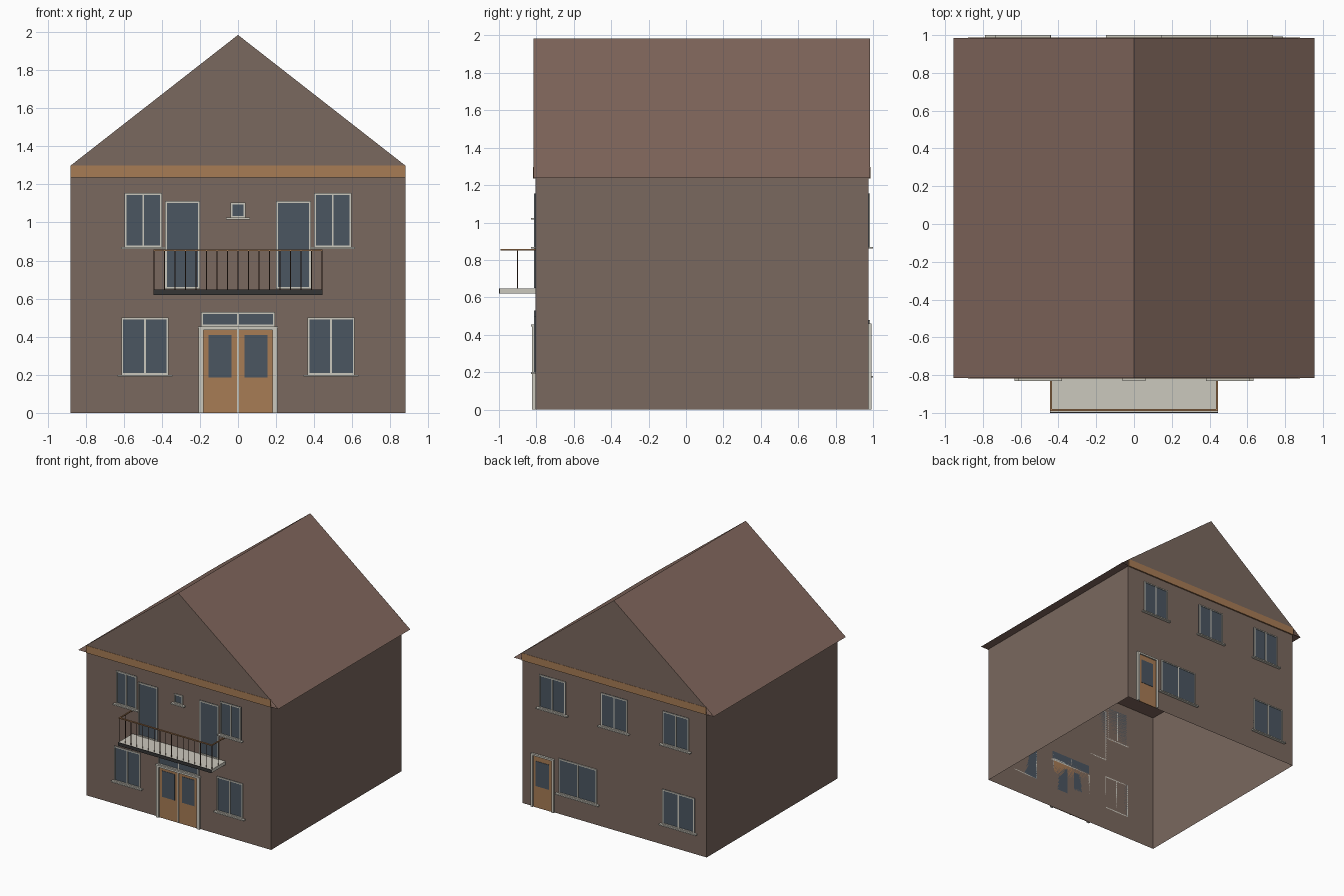
import bpy, bmesh

if "Cube" in bpy.data.objects:
    bpy.data.objects.remove(bpy.data.objects["Cube"])

# Materials
def mat(name, r, g, b):
    m = bpy.data.materials.new(name)
    m.diffuse_color = (r, g, b, 1)
    m.use_nodes = True
    m.node_tree.nodes["Principled BSDF"].inputs["Base Color"].default_value = m.diffuse_color
    return m

WALL = mat("wall_brown", .195, .138, .112)
ROOF = mat("roof_red_brown", .22, .135, .108)
WOOD = mat("light_wood", .39, .20, .09)
GLASS = mat("dark_glass", .07, .093, .12)
WHITE = mat("off_white", .60, .58, .51)
DARK = mat("dark_grey", .035, .035, .035)
RAIL = mat("rail_brown", .08, .04, .025)

FRONT, BACK = -.805, .975      # wall planes
GABLE_F, GABLE_B = -.815, .985  # roof ends
EAVE_X, EAVE_Z, RIDGE = .955, 1.238, 1.985
HALF = .88


def finish(name, bm, material):
    me = bpy.data.meshes.new(name)
    bm.to_mesh(me)
    bm.free()
    me.materials.append(material)
    ob = bpy.data.objects.new(name, me)
    bpy.context.collection.objects.link(ob)
    return ob


def boxes(name, material, items):
    """Join axis-aligned boxes (x0, x1, y0, y1, z0, z1) in one object."""
    bm = bmesh.new()
    for x0, x1, y0, y1, z0, z1 in items:
        vs = bmesh.ops.create_cube(bm, size=1)["verts"]
        for v in vs:
            v.co = (x1 if v.co.x > 0 else x0,
                    y1 if v.co.y > 0 else y0,
                    z1 if v.co.z > 0 else z0)
    return finish(name, bm, material)


def sheets(name, material, polys):
    """Flat polygons in one object."""
    bm = bmesh.new()
    for p in polys:
        bm.faces.new([bm.verts.new(c) for c in p])
    bmesh.ops.remove_doubles(bm, verts=bm.verts, dist=1e-5)
    return finish(name, bm, material)


def on_wall(side, x0, x1, z0, z1, out):
    """Box standing out of the front (-1) or back (1) wall."""
    w = FRONT if side < 0 else BACK
    return (x0, x1, min(w, w + side * out), max(w, w + side * out), z0, z1)


def window(name, side, x0, x1, z0, z1, panes=2, sill=.022, t=.01):
    boxes(name + "_glass", GLASS, [on_wall(side, x0, x1, z0, z1, .004)])
    bars = [(x0, x0 + t, z0, z1), (x1 - t, x1, z0, z1),
            (x0 + t, x1 - t, z0, z0 + t), (x0 + t, x1 - t, z1 - t, z1)]
    for i in range(1, panes):
        m = x0 + (x1 - x0) * i / panes
        bars.append((m - t / 2, m + t / 2, z0 + t, z1 - t))
    boxes(name + "_frame", WHITE, [on_wall(side, *b, .009) for b in bars])
    if sill:
        boxes(name + "_sill", WHITE,
              [on_wall(side, x0 - sill, x1 + sill, z0 - .01, z0, .025)])


# Hollow wall shell, open underneath
corners = [(-HALF, FRONT), (HALF, FRONT), (HALF, BACK), (-HALF, BACK)]
sheets("walls", WALL, [[(*a, 0), (*b, 0), (*b, EAVE_Z), (*a, EAVE_Z)]
                       for a, b in zip(corners, corners[1:] + corners[:1])])

# Roof slopes and flat soffit
slopes = [[(s * EAVE_X, GABLE_F, EAVE_Z), (s * EAVE_X, GABLE_B, EAVE_Z),
           (0, GABLE_B, RIDGE), (0, GABLE_F, RIDGE)][::s] for s in (1, -1)]
sheets("roof", ROOF, slopes)
sheets("soffit", ROOF, [[(-EAVE_X, GABLE_F, EAVE_Z), (-EAVE_X, GABLE_B, EAVE_Z),
                         (EAVE_X, GABLE_B, EAVE_Z), (EAVE_X, GABLE_F, EAVE_Z)]])

# Gables with wooden bands below
gz = 1.298
sheets("gables", WALL, [
    [(-HALF, GABLE_F, gz), (HALF, GABLE_F, gz), (0, GABLE_F, RIDGE)],
    [(HALF, GABLE_B, gz), (-HALF, GABLE_B, gz), (0, GABLE_B, RIDGE)]])
boxes("gable_bands", WOOD, [on_wall(s, -HALF, HALF, 1.235, gz, .012) for s in (-1, 1)])

# Front windows and balcony doors, mirrored left and right
for tag, s in (("left", -1), ("right", 1)):
    for part, a, b, z0, z1, n, sill in (("lower_window", .365, .613, .20, .50, 2, .02),
                                        ("upper_window", .40, .595, .87, 1.155, 2, .02),
                                        ("balcony_door", .20, .383, .65, 1.112, 1, 0)):
        x0, x1 = sorted((s * a, s * b))
        window(f"front_{part}_{tag}", -1, x0, x1, z0, z1, n, sill)
window("front_small_window", -1, -.04, .04, 1.025, 1.105, 1)
window("front_door_transom", -1, -.195, .195, .455, .53, 2, .014)

# Front double door
boxes("front_door", WOOD, [on_wall(-1, -.182, .182, 0, .445, .006)])
boxes("front_door_glass", GLASS, [on_wall(-1, *sorted((s * .035, s * .155)), .185, .41, .009)
                                  for s in (-1, 1)])
boxes("front_door_frame", WHITE,
      [on_wall(-1, *sorted((s * .182, s * .207)), 0, .445, .018) for s in (-1, 1)]
      + [on_wall(-1, -.182, .182, .435, .445, .018), on_wall(-1, -.004, .004, 0, .435, .012)])

# Back windows
for i, cx in enumerate((-.588, 0, .588)):
    window(f"back_upper_window_{i + 1}", 1, cx - .125, cx + .125, .87, 1.155)
window("back_lower_window_1", 1, -.768, -.462, .18, .48)
window("back_lower_window_2", 1, .165, .53, .18, .48)

# Back door
boxes("back_door", WOOD, [on_wall(1, .59, .77, 0, .445, .006)])
boxes("back_door_glass", GLASS, [on_wall(1, .62, .745, .185, .40, .009)])
boxes("back_door_frame", WHITE, [on_wall(1, .57, .59, 0, .46, .018),
                                 on_wall(1, .77, .79, 0, .46, .018),
                                 on_wall(1, .59, .77, .445, .46, .018)])

# Balcony slab with dark front edge
B, YF = .445, -.985
boxes("balcony_slab", WHITE, [(-B, B, -.995, FRONT, .62, .648)])
boxes("balcony_front_edge", DARK, [(-B, B, -1.0, -.995, .62, .648)])

# Balcony handrail
boxes("balcony_handrail", WOOD,
      [(-B, B, YF - .006, YF + .006, .85, .858)]
      + [(s * (B - .005) - .005, s * (B - .005) + .005, YF + .006, FRONT, .85, .858)
         for s in (-1, 1)])

# Flat balusters along the front and sides
w = .003
front = []
for i in range(17):
    x = -.442 + .884 * i / 16
    front.append([(x - w, YF, .648), (x + w, YF, .648), (x + w, YF, .85), (x - w, YF, .85)])
side = [[(s * .442, -.90 - w, .648), (s * .442, -.90 + w, .648),
         (s * .442, -.90 + w, .85), (s * .442, -.90 - w, .85)] for s in (-1, 1)]
sheets("balcony_balusters", RAIL, front + side)
